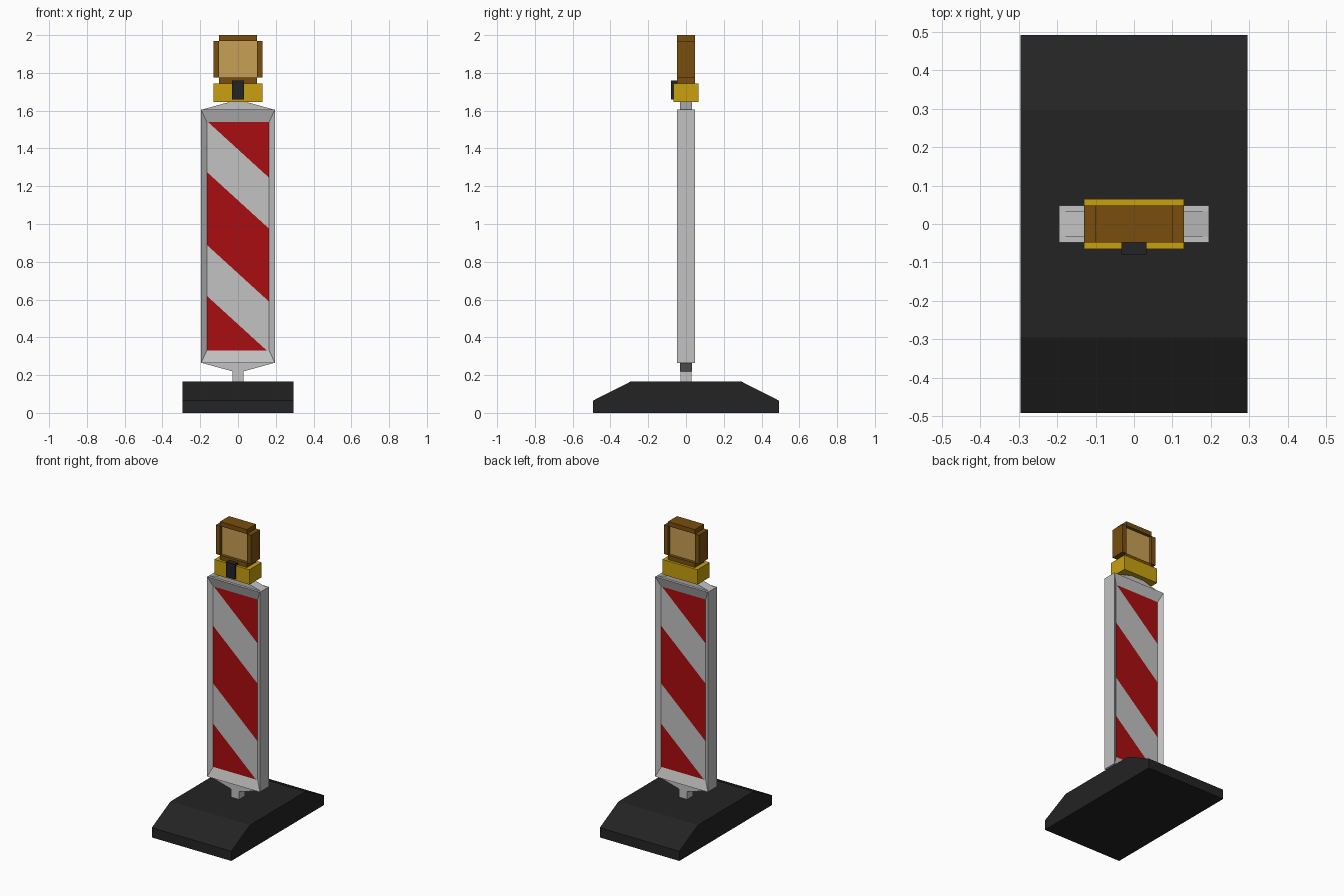
import bpy, bmesh
from mathutils import Vector

cube = bpy.data.objects.get("Cube")
if cube:
    bpy.data.objects.remove(cube, do_unlink=True)


def material(name, rgb):
    m = bpy.data.materials.new(name)
    m.use_nodes = True
    m.diffuse_color = (*rgb, 1)
    m.node_tree.nodes["Principled BSDF"].inputs["Base Color"].default_value = (*rgb, 1)
    return m


WHITE = material("white plastic", (0.54, 0.54, 0.54))
RED = material("red stripe", (0.40, 0.004, 0.005))
BLACK = material("black rubber", (0.017, 0.017, 0.017))
YELLOW = material("yellow plastic", (0.58, 0.35, 0.005))
AMBER = material("dark amber housing", (0.188, 0.076, 0.004))
LENS = material("pale amber lens", (0.58, 0.35, 0.09))


def finish(name, bm, *mats):
    bmesh.ops.recalc_face_normals(bm, faces=bm.faces)
    mesh = bpy.data.meshes.new(name)
    bm.to_mesh(mesh)
    bm.free()
    for m in mats:
        mesh.materials.append(m)
    ob = bpy.data.objects.new(name, mesh)
    bpy.context.collection.objects.link(ob)
    return ob


def add_box(bm, x, y, z):
    """Add a box given (min, max) on each axis."""
    verts = bmesh.ops.create_cube(bm, size=1)["verts"]
    for v in verts:
        v.co = [r[0] if c < 0 else r[1] for c, r in zip(v.co, (x, y, z))]


def box(name, x, y, z, mat):
    bm = bmesh.new()
    add_box(bm, x, y, z)
    return finish(name, bm, mat)


def prism(name, points, offset, mat):
    """Extrude a flat outline along an offset vector."""
    bm = bmesh.new()
    face = bm.faces.new([bm.verts.new(p) for p in points])
    new = bmesh.ops.extrude_face_region(bm, geom=[face])["geom"]
    bmesh.ops.translate(bm, vec=offset, verts=[g for g in new if isinstance(g, bmesh.types.BMVert)])
    return finish(name, bm, mat)


# Rubber foot with sloping ends
half = [(0.492, 0), (0.492, 0.065), (0.295, 0.165)]
outline = half + [(-y, z) for y, z in reversed(half)]
prism("foot", [(-0.295, y, z) for y, z in outline], (0.59, 0, 0), BLACK)

# Post stub and the tapered shoulders above and below the board
box("post", (-0.03, 0.03), (-0.03, 0.03), (0.16, 0.27), WHITE)
for name, z0, z1 in (("lower_shoulder", 0.265, 0.22), ("upper_shoulder", 1.605, 1.65)):
    prism(name, [(-0.193, -0.032, z0), (0.193, -0.032, z0), (0.03, -0.032, z1), (-0.03, -0.032, z1)],
          (0, 0.064, 0), WHITE)

# Board: recessed on both sides, with diagonal stripes cut into the recess
SLOPE, PITCH, RED_WIDTH, START = 0.912, 0.656, 0.386, 0.083
bm = bmesh.new()
add_box(bm, (-0.195, 0.195), (-0.048, 0.048), (0.265, 1.605))
bm.normal_update()
for face in [f for f in bm.faces if abs(f.normal.y) > 0.9]:
    side = -1 if face.normal.y < 0 else 1
    bmesh.ops.inset_region(bm, faces=[face], thickness=0.02)
    for v in face.verts:
        v.co = (0.165 if v.co.x > 0 else -0.165, side * 0.027, 1.54 if v.co.z > 1 else 0.33)


def recessed(f, side):
    return all(abs(v.co.y - side * 0.027) < 1e-4 for v in f.verts)


for side in (-1, 1):
    for i in range(4):
        for level in (START + i * PITCH, START + i * PITCH + RED_WIDTH):
            faces = [f for f in bm.faces if recessed(f, side)]
            geom = faces + list({e for f in faces for e in f.edges}) + list({v for f in faces for v in f.verts})
            bmesh.ops.bisect_plane(bm, geom=geom, plane_co=(0, 0, level),
                                   plane_no=Vector((-side * SLOPE, 0, 1)).normalized())
    for f in bm.faces:
        if recessed(f, side):
            c = f.calc_center_median()
            f.material_index = int((c.z - side * SLOPE * c.x - START) % PITCH < RED_WIDTH)
finish("striped_board", bm, WHITE, RED)

# Lamp base and its clip
box("lamp_base", (-0.13, 0.13), (-0.065, 0.065), (1.645, 1.745), YELLOW)
box("lamp_clip", (-0.032, 0.032), (-0.08, -0.045), (1.66, 1.76), BLACK)

# Lamp housing: four walls around a lens set in from both sides
bm = bmesh.new()
for z in ((1.745, 1.775), (1.97, 2.0)):
    add_box(bm, (-0.1, 0.1), (-0.048, 0.048), z)
for x in ((-0.13, -0.1), (0.1, 0.13)):
    add_box(bm, x, (-0.048, 0.048), (1.775, 1.97))
finish("lamp_housing", bm, AMBER)
box("lamp_lens", (-0.1, 0.1), (-0.028, 0.028), (1.775, 1.97), LENS)
